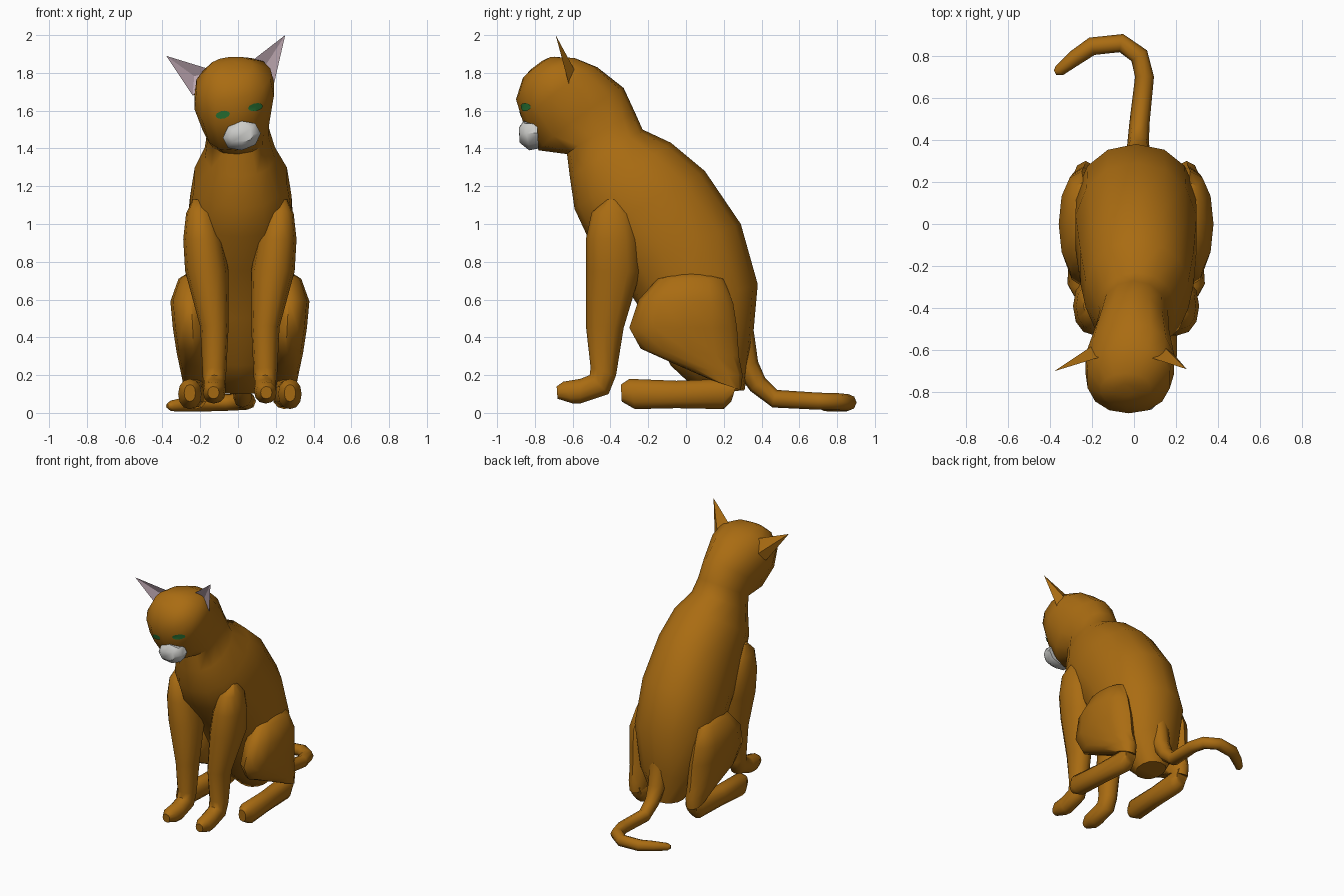
import bpy, bmesh, math
from mathutils import Vector
from mathutils.bvhtree import BVHTree


def material(name, rgb):
    m = bpy.data.materials.new(name)
    m.diffuse_color = (*rgb, 1)
    return m


FUR = material("ginger fur", (0.40, 0.150, 0.006))
WHITE = material("muzzle white", (0.60, 0.60, 0.58))
PINK = material("inner ear pink", (0.58, 0.44, 0.50))
GREEN = material("eye green", (0.025, 0.20, 0.04))


def finish(bm, name, mats, angle=50):
    bmesh.ops.recalc_face_normals(bm, faces=bm.faces)
    me = bpy.data.meshes.new(name)
    bm.to_mesh(me)
    bm.free()
    for m in mats:
        me.materials.append(m)
    ob = bpy.data.objects.new(name, me)
    bpy.context.collection.objects.link(ob)
    bpy.ops.object.select_all(action='DESELECT')
    ob.select_set(True)
    bpy.context.view_layer.objects.active = ob
    bpy.ops.object.shade_smooth_by_angle(angle=math.radians(angle))
    return ob


def skin(bm, rings):
    """Bridge rings of vertices and cap both ends."""
    n = len(rings[0])
    for a, b in zip(rings, rings[1:]):
        for k in range(n):
            bm.faces.new((a[k], a[(k + 1) % n], b[(k + 1) % n], b[k]))
    bm.faces.new(rings[0])
    bm.faces.new(rings[-1])


def loft(name, sections, mat, n=12, side=1, dx=0.0, power=0.92):
    """Sections: front (y,z), back (y,z), centre x, half width, optional roll."""
    bm = bmesh.new()
    rings = []
    for fy, fz, by, bz, cx, w, *roll in sections:
        r = roll[0] if roll else 0
        ring = []
        for k in range(n):
            a = 2 * math.pi * k / n
            c, s = math.cos(a), math.sin(a)
            c = math.copysign(abs(c) ** power, c)
            s = math.copysign(abs(s) ** power, s)
            ring.append(bm.verts.new((
                side * (cx + w * s) + dx,
                (fy + by) / 2 + (fy - by) / 2 * c,
                (fz + bz) / 2 + (fz - bz) / 2 * c + r * w * s)))
        rings.append(ring)
    skin(bm, rings)
    return finish(bm, name, [mat])


# torso, neck and slightly rolled head in one skin
body = loft("body_and_head", [
    (0.08, 0.10, 0.31, 0.12, 0.01, 0.10),
    (-0.08, 0.25, 0.35, 0.35, 0.01, 0.23),
    (-0.21, 0.50, 0.38, 0.68, 0.01, 0.29),
    (-0.37, 0.75, 0.29, 1.00, 0.01, 0.295),
    (-0.52, 0.93, 0.10, 1.28, 0.015, 0.275),
    (-0.59, 1.08, -0.08, 1.43, 0.015, 0.25),
    (-0.615, 1.25, -0.23, 1.50, 0.01, 0.19),
    (-0.63, 1.37, -0.27, 1.59, 0.0, 0.165, 0.05),
    (-0.78, 1.39, -0.33, 1.72, -0.01, 0.18, 0.12),
    (-0.86, 1.53, -0.47, 1.83, -0.02, 0.215, 0.17),
    (-0.90, 1.66, -0.58, 1.875, -0.025, 0.20, 0.15),
    (-0.865, 1.77, -0.71, 1.885, -0.04, 0.12, 0.08),
    (-0.82, 1.82, -0.76, 1.865, -0.045, 0.04),
], FUR, n=14)

# white muzzle
loft("muzzle", [
    (-0.79, 1.54, -0.78, 1.40, 0.02, 0.10, 0.12),
    (-0.86, 1.545, -0.83, 1.39, 0.02, 0.10, 0.12),
    (-0.885, 1.51, -0.88, 1.43, 0.02, 0.065, 0.12),
], WHITE, n=8)

for side, label in ((1, "right"), (-1, "left")):
    # front leg with paw
    loft(label + "_front_leg", [
        (-0.42, 1.13, -0.36, 1.13, 0.22, 0.03),
        (-0.50, 1.06, -0.28, 1.05, 0.21, 0.075),
        (-0.53, 0.92, -0.25, 0.92, 0.195, 0.105),
        (-0.53, 0.75, -0.24, 0.75, 0.175, 0.115),
        (-0.53, 0.46, -0.33, 0.45, 0.135, 0.075),
        (-0.505, 0.24, -0.37, 0.20, 0.135, 0.063),
        (-0.51, 0.20, -0.41, 0.10, 0.135, 0.06),
        (-0.56, 0.18, -0.56, 0.05, 0.135, 0.06),
        (-0.65, 0.165, -0.60, 0.05, 0.14, 0.055),
        (-0.685, 0.14, -0.68, 0.075, 0.14, 0.03),
    ], FUR, side=side, dx=0.01)
    # thigh
    loft(label + "_thigh", [
        (-0.03, 0.745, 0.08, 0.745, 0.24, 0.03),
        (-0.15, 0.71, 0.20, 0.71, 0.25, 0.075),
        (-0.25, 0.60, 0.25, 0.58, 0.258, 0.11),
        (-0.30, 0.45, 0.27, 0.45, 0.25, 0.105),
        (-0.24, 0.34, 0.28, 0.30, 0.245, 0.09),
        (-0.04, 0.25, 0.30, 0.20, 0.24, 0.075),
        (0.12, 0.18, 0.29, 0.12, 0.24, 0.06),
    ], FUR, side=side, dx=0.01)
    # hind foot lying flat
    loft(label + "_hind_foot", [
        (0.28, 0.19, 0.24, 0.06, 0.235, 0.045),
        (0.20, 0.18, 0.20, 0.02, 0.235, 0.065),
        (-0.05, 0.17, -0.05, 0.025, 0.25, 0.062),
        (-0.30, 0.18, -0.27, 0.02, 0.265, 0.062),
        (-0.345, 0.15, -0.34, 0.06, 0.265, 0.03),
    ], FUR, side=side, dx=0.01)

# tail swept along a curling path
path = [(0.02, 0.29, 0.42, 0.07), (0.02, 0.32, 0.25, 0.065), (0.02, 0.38, 0.15, 0.052),
        (0.025, 0.47, 0.075, 0.048), (0.05, 0.70, 0.062, 0.045), (0.025, 0.80, 0.06, 0.045),
        (-0.06, 0.86, 0.055, 0.044), (-0.20, 0.845, 0.05, 0.043),
        (-0.28, 0.79, 0.045, 0.038), (-0.355, 0.73, 0.037, 0.028), (-0.375, 0.72, 0.037, 0.012)]
bm = bmesh.new()
rings = []
for i, p in enumerate(path):
    a, b = path[max(i - 1, 0)], path[min(i + 1, len(path) - 1)]
    d = (Vector(b[:3]) - Vector(a[:3])).normalized()
    u = Vector((-d.y, d.x, 0)).normalized()
    v = d.cross(u)
    rings.append([bm.verts.new(Vector(p[:3]) + p[3] * (
        u * math.cos(k * math.pi / 4) + v * math.sin(k * math.pi / 4))) for k in range(8)])
skin(bm, rings)
finish(bm, "tail", [FUR])

# ears: hollow pink front, fur back
for label, inner, outer, tip, back in (
        ("right", (0.03, -0.62, 1.83), (0.19, -0.62, 1.74), (0.25, -0.69, 2.0), (0.12, -0.56, 1.76)),
        ("left", (-0.12, -0.62, 1.81), (-0.24, -0.63, 1.68), (-0.38, -0.70, 1.89), (-0.17, -0.56, 1.71))):
    bm = bmesh.new()
    i, o, t, b = (bm.verts.new(p) for p in (inner, outer, tip, back))
    hollow = bm.verts.new((Vector(inner) + Vector(outer) + Vector(tip) * 0.7) / 2.7 + Vector((0, 0.022, 0)))
    for tri in ((i, hollow, t), (o, t, hollow), (i, o, hollow)):
        bm.faces.new(tri).material_index = 1
    for tri in ((i, t, b), (t, o, b), (o, i, b)):
        bm.faces.new(tri)
    finish(bm, label + "_ear", [FUR, PINK], 20)

# eyes: thin almond plates laid on the face
surface = bmesh.new()
surface.from_mesh(body.data)
tree = BVHTree.FromBMesh(surface)
for label, cx, cz in (("right", 0.09, 1.62), ("left", -0.08, 1.58)):
    bm = bmesh.new()

    def on_face(x, z):
        hit = tree.ray_cast(Vector((x, -2, z)), Vector((0, 1, 0)))
        return bm.verts.new(hit[0] + hit[1] * 0.006)

    rim = []
    for k in range(10):
        a = 2 * math.pi * k / 10
        x, z = 0.038 * math.cos(a), 0.021 * math.sin(a)
        rim.append(on_face(cx + x, cz + z + 0.15 * x))
    mid = on_face(cx, cz)
    for k in range(10):
        bm.faces.new((mid, rim[k], rim[(k + 1) % 10]))
    eye = finish(bm, label + "_eye", [GREEN])
    if eye.data.polygons[0].normal.y > 0:
        eye.data.flip_normals()
surface.free()
